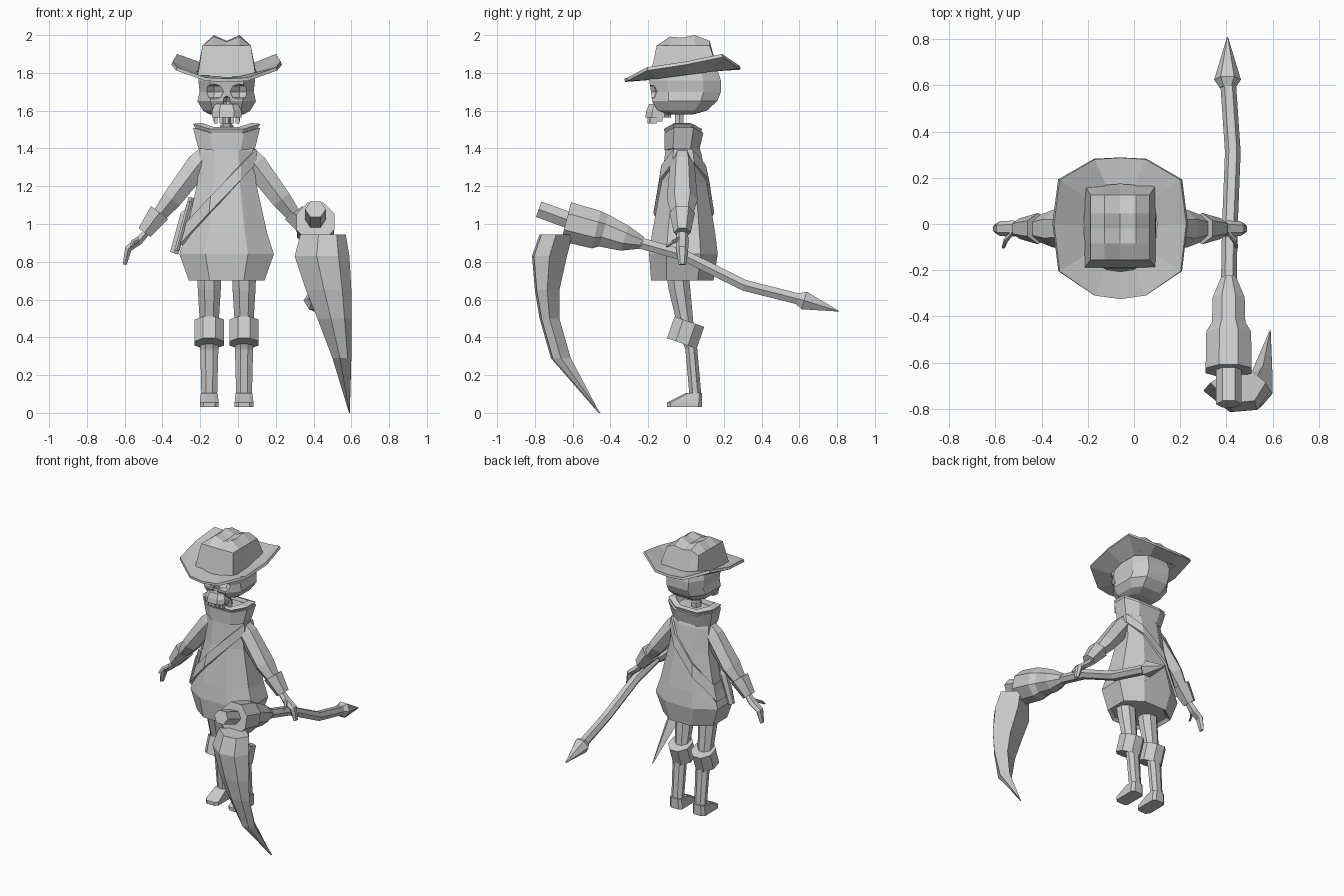
import bpy, bmesh, math
from mathutils import Vector, Matrix

CX = -0.06                       # centre line of the figure
grey = bpy.data.materials.new("plain grey")
grey.diffuse_color = (0.6, 0.6, 0.6, 1)


def finish(name, bm, thick=0):
    bmesh.ops.recalc_face_normals(bm, faces=bm.faces)
    me = bpy.data.meshes.new(name)
    bm.to_mesh(me)
    bm.free()
    me.materials.append(grey)
    ob = bpy.data.objects.new(name, me)
    bpy.context.collection.objects.link(ob)
    if thick:
        m = ob.modifiers.new("thickness", 'SOLIDIFY')
        m.thickness = thick
        m.offset = -1
    return ob


def loft_bm(rings, caps=True):
    bm = bmesh.new()
    rows = [[bm.verts.new(p) for p in r] for r in rings]
    n = len(rows[0])
    for a, b in zip(rows, rows[1:]):
        for i in range(n):
            j = (i + 1) % n
            bm.faces.new((a[i], a[j], b[j], b[i]))
    if caps:
        bm.faces.new(rows[0])
        bm.faces.new(rows[-1])
    return bm


def loft(name, rings, caps=True, thick=0):
    return finish(name, loft_bm(rings, caps), thick)


def octo(hx, y0, y1, z, x=CX, fx=0.5, fy=0.5, lift=0):
    """Chamfered rectangle; lift raises the sides."""
    yc, hy = (y0 + y1) / 2, (y1 - y0) / 2
    pts = [(1, -fy), (1, fy), (fx, 1), (-fx, 1), (-1, fy), (-1, -fy), (-fx, -1), (fx, -1)]
    return [Vector((x + hx * u, yc + hy * v, z + lift * abs(u))) for u, v in pts]


def tube(name, pts, radii, side, n=6, phase=0):
    """Rings along a path; radii are (along side axis, across it)."""
    pts = [Vector(p) for p in pts]
    side = Vector(side)
    rings = []
    for i, (p, (ra, rb)) in enumerate(zip(pts, radii)):
        t = pts[min(i + 1, len(pts) - 1)] - pts[max(i - 1, 0)]
        b = t.cross(side).normalized()
        rings.append([p + side * ra * math.cos(phase + 2 * math.pi * k / n)
                      + b * rb * math.sin(phase + 2 * math.pi * k / n) for k in range(n)])
    return loft(name, rings)


def box(name, loc, size, rot=Matrix()):
    bm = bmesh.new()
    bmesh.ops.create_cube(bm, size=1, matrix=Matrix.Translation(loc) @ rot @ Matrix.Diagonal((*size, 1)))
    return finish(name, bm)


X, Y = (1, 0, 0), (0, 1, 0)

# tunic
tunic = [octo(hx, a, b, z, fx=0.45) for hx, a, b, z in (
    (0.13, -0.10, 0.05, 1.46), (0.145, -0.11, 0.08, 1.38), (0.155, -0.13, 0.11, 1.22),
    (0.215, -0.18, 0.155, 0.95), (0.25, -0.195, 0.168, 0.84), (0.20, -0.185, 0.145, 0.70))]
loft("tunic", tunic + [octo(0.18, -0.165, 0.125, 0.72, fx=0.45)])

# strap: a slanted slice of the tunic pushed outwards
bm = loft_bm(tunic, False)
nrm = Vector((-0.749, 0, 0.662))
for s in (-1, 1):
    bmesh.ops.bisect_plane(bm, geom=bm.verts[:] + bm.edges[:] + bm.faces[:],
                           plane_co=Vector((-0.07, 0, 1.185)) + nrm * 0.026 * s,
                           plane_no=nrm * s, clear_outer=True)
bmesh.ops.recalc_face_normals(bm, faces=bm.faces)
bm.normal_update()
for v in bm.verts:
    c = Vector((CX, -0.015, v.co.z))
    v.co += (v.co - c).normalized() * 0.015
finish("strap", bm, 0.02)

# collar: lower drape and flared upper ring
loft("collar_drape", [octo(0.15, -0.115, 0.07, 1.38, lift=0.02), octo(0.178, -0.115, 0.092, 1.455, lift=0.055),
                      octo(0.12, -0.09, 0.06, 1.47, lift=0.03)])
loft("collar", [octo(0.12, -0.09, 0.06, 1.43), octo(0.178, -0.118, 0.085, 1.475, lift=0.055),
                octo(0.13, -0.10, 0.06, 1.49, lift=0.045), octo(0.09, -0.08, 0.04, 1.45)])

# neck
tube("neck", [(CX, -0.035, z) for z in (1.42, 1.52, 1.53, 1.64)],
     [(0.035, 0.035), (0.035, 0.035), (0.026, 0.026), (0.026, 0.026)], X)

# skull with eye sockets and nose hole
skull = loft("skull", [octo(hx, a, b, z, fx=f, fy=0.5) for hx, a, b, z, f in (
    (0.13, -0.16, 0.15, 1.86, 0.6), (0.15, -0.195, 0.185, 1.76, 0.6), (0.143, -0.185, 0.185, 1.70, 0.6),
    (0.155, -0.18, 0.165, 1.65, 0.55), (0.125, -0.15, 0.11, 1.60, 0.6), (0.09, -0.11, 0.04, 1.58, 0.6))])
for dx, z, sx, sz in ((-0.068, 1.70, 0.058, 0.042), (0.068, 1.70, 0.058, 0.042), (0, 1.648, 0.022, 0.03)):
    bm = bmesh.new()
    bmesh.ops.create_uvsphere(bm, u_segments=6, v_segments=4, radius=1,
                              matrix=Matrix.Translation((CX + dx, -0.19, z)) @ Matrix.Diagonal((sx, 0.06, sz, 1)))
    cut = finish("socket_cutter", bm)
    cut.hide_render = True
    cut.hide_viewport = True
    m = skull.modifiers.new("socket", 'BOOLEAN')
    m.operation = 'DIFFERENCE'
    m.object = cut

# upper jaw and teeth
loft("upper_jaw", [octo(0.078, -0.215, -0.08, 1.565), octo(0.078, -0.21, -0.08, 1.60),
                   octo(0.06, -0.195, -0.08, 1.635)])
for i in range(5):
    box("tooth", (CX - 0.058 + i * 0.029, -0.185 + 0.006 * abs(i - 2), 1.553), (0.02, 0.035, 0.04))
for s in (-1, 1):
    box("back_tooth", (CX + s * 0.062, -0.14, 1.557), (0.018, 0.03, 0.03))

# hat brim: 12 sided, curled up at the sides
half = [(0, 0.287, 1.835), (0.11, 0.28, 1.84), (0.262, 0.19, 1.90), (0.286, 0, 1.86),
        (0.262, -0.205, 1.83), (0.11, -0.31, 1.775), (0, -0.325, 1.77)]
outer = half + [(-x, y, z) for x, y, z in half[-2:0:-1]]
brim = [[Vector((CX + x, y, z)) for x, y, z in outer],
        [Vector((CX + 0.56 * x, -0.005 + 0.62 * y, 1.805 + 0.08 * y)) for x, y, z in outer]]
loft("hat_brim", brim, False, 0.018)

# hat crown: creased grid top with walls pulled down to the brim
bm = bmesh.new()
bmesh.ops.create_grid(bm, x_segments=4, y_segments=4, size=1)
bump_x = {-2: 0, -1: 1, 0: 0.45, 1: 1, 2: 0}
row_y = {-2: (-0.155, 0), -1: (-0.085, 0.85), 0: (-0.02, 0.75), 1: (0.045, 1), 2: (0.125, 0.45)}
for v in bm.verts:
    i, j = round(v.co.x * 2), round(v.co.y * 2)
    y, h = row_y[j]
    v.co = (CX + (0, 0.068, 0.128)[abs(i)] * (1 if i > 0 else -1), y, 1.945 + 0.055 * h * bump_x[i])
edge = [e for e in bm.edges if e.is_boundary]
new = bmesh.ops.extrude_edge_only(bm, edges=edge)["geom"]
for v in new:
    if isinstance(v, bmesh.types.BMVert):
        y = v.co.y * 1.22 + 0.015 * (v.co.y > 0)
        v.co = (CX + (v.co.x - CX) * 1.2, y, 1.80 + 0.08 * y)
finish("hat_crown", bm)

for s in (-1, 1):
    # arms with flared cuffs and hands
    def arm(dx, z, y=-0.02):
        return (CX + s * dx, y, z)
    tube("sleeve", [arm(0.065, 1.41), arm(0.15, 1.315), arm(0.29, 1.13), arm(0.365, 1.035)],
         [(0.035, 0.05), (0.065, 0.072), (0.082, 0.06), (0.052, 0.042)], Y)
    tube("sleeve_cuff", [arm(0.355, 1.06), arm(0.435, 0.955)], [(0.068, 0.066), (0.045, 0.045)], Y)
    tube("hand", [arm(0.42, 0.96), arm(0.465, 0.91), arm(0.52, 0.87), arm(0.54, 0.785)],
         [(0.028, 0.02), (0.035, 0.024), (0.032, 0.022), (0.02, 0.012)], Y)
    tube("thumb", [arm(0.465, 0.92, -0.035), arm(0.495, 0.905, -0.07), arm(0.505, 0.88, -0.10)],
         [(0.013, 0.016), (0.012, 0.014), (0.007, 0.008)], Y)

    # legs, knee cuffs and feet
    lx = CX + s * 0.092
    tube("leg", [(lx, -0.05, 0.78), (lx, -0.035, 0.66), (lx, 0.0, 0.45), (lx, 0.028, 0.34), (lx, 0.05, 0.09)],
         [(0.07, 0.065), (0.066, 0.062), (0.052, 0.045), (0.052, 0.034), (0.045, 0.034)], X, 8, math.pi / 8)
    tube("knee_cuff", [(lx, 0.018, 0.483), (lx, -0.022, 0.368)], [(0.084, 0.09), (0.084, 0.09)],
         X, 8, math.pi / 8)
    loft("foot", [octo(0.05, -0.10, 0.086, 0.03, lx, 0.6, 0.8), octo(0.05, -0.10, 0.086, 0.055, lx, 0.6, 0.8),
                  octo(0.044, 0.0, 0.086, 0.105, lx, 0.6, 0.7)])

# sidearm hanging on the hip
tube("sidearm", [(-0.245, -0.04, 1.14), (-0.265, -0.04, 1.07), (-0.275, -0.04, 1.05), (-0.338, -0.04, 0.845)],
     [(0.02, 0.018), (0.02, 0.02), (0.03, 0.034), (0.022, 0.026)], Y)
tube("sidearm_barrel", [(-0.255, -0.07, 1.12), (-0.325, -0.07, 0.86)], [(0.014, 0.014)] * 2, Y)

# scythe: butt, head block, bent handle and spike
SX = 0.41
tube("scythe_butt", [(SX, -0.78, 1.078), (SX, -0.58, 1.005)], [(0.055, 0.05)] * 2, X)
tube("scythe_head", [(SX, -0.635, 1.012), (SX, -0.475, 0.97), (SX, -0.435, 0.965), (SX, -0.325, 0.925), (SX, -0.23, 0.90)],
     [(0.108, 0.115), (0.105, 0.11), (0.078, 0.095), (0.075, 0.075), (0.034, 0.034)], X, 8, math.pi / 8)
tube("scythe_handle", [(SX, -0.3, 0.915), (SX + 0.005, -0.013, 0.835), (SX + 0.018, 0.31, 0.675), (SX - 0.003, 0.62, 0.597)],
     [(0.034, 0.034)] * 4, X)
tube("scythe_spike", [(SX - 0.005, 0.59, 0.605), (SX - 0.005, 0.625, 0.595), (SX - 0.005, 0.81, 0.538)],
     [(0.034, 0.034), (0.058, 0.056), (0.002, 0.002)], X)

# curved blade: diamond sections x0, x1, y0, y1, z
rings = []
for x0, x1, y0, y1, z in ((0.33, 0.57, -0.775, -0.60, 0.945), (0.30, 0.59, -0.815, -0.63, 0.83),
                          (0.36, 0.60, -0.80, -0.67, 0.65), (0.42, 0.60, -0.775, -0.67, 0.50),
                          (0.50, 0.60, -0.715, -0.61, 0.29), (0.588, 0.592, -0.463, -0.457, 0.0)):
    xm, ym = (x0 + x1) / 2, (y0 + y1) / 2
    rings.append([Vector(p) for p in ((x0, ym, z), (xm - 0.1 * (x1 - x0), y0, z), (x1 - 0.2 * (x1 - x0), y0 + 0.01, z),
                                      (x1, ym, z), (xm + 0.1 * (x1 - x0), y1, z))])
loft("scythe_blade", rings)
